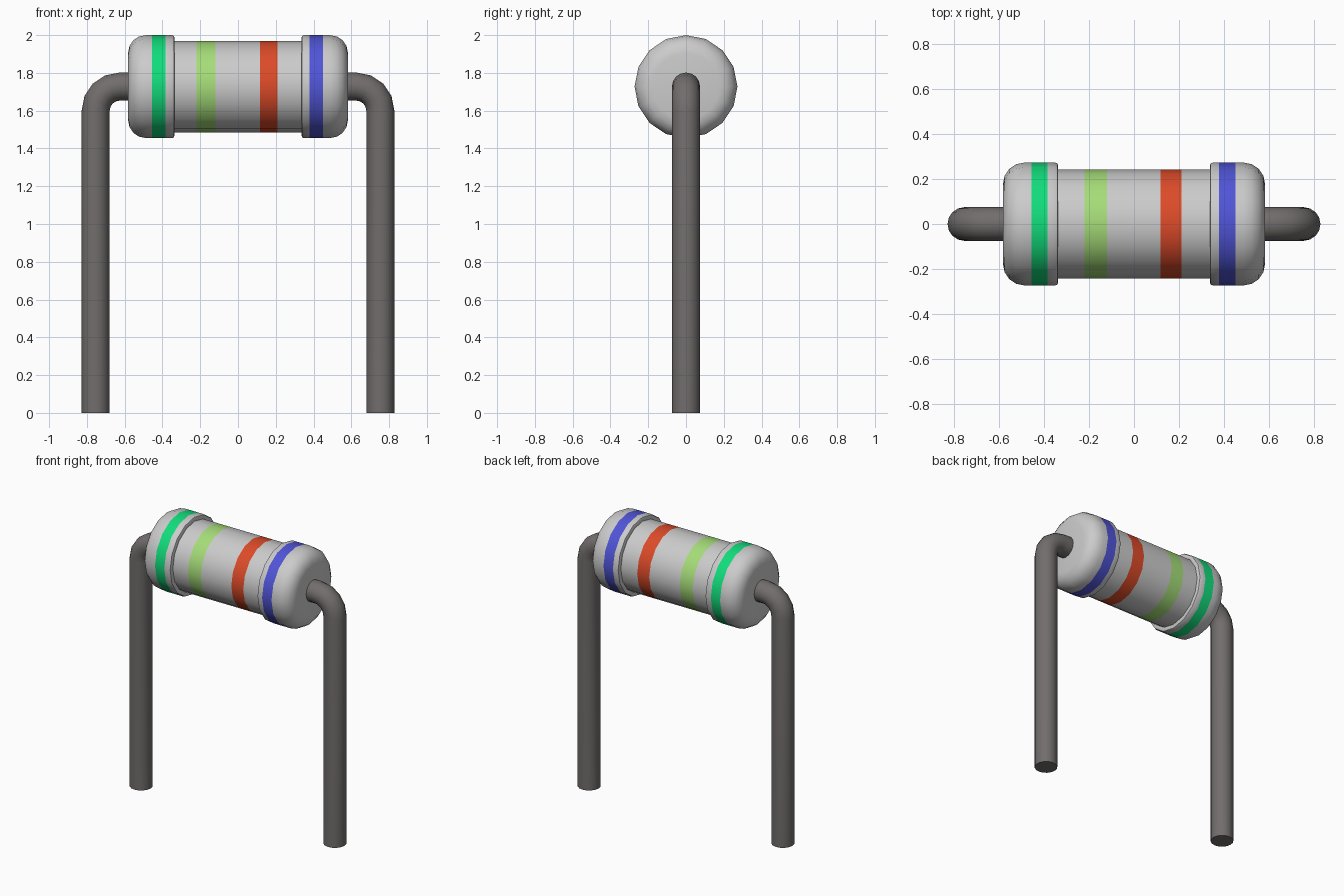
import bpy, bmesh
from math import sin, cos, pi, radians

if "Cube" in bpy.data.objects:
    bpy.data.objects.remove(bpy.data.objects["Cube"])

SIDES = 16
AXIS_Z = 1.7275      # height of the body's axis
CAP_R = 0.2725       # radius of the end caps
BARREL_R = 0.242     # radius of the middle
HALF = 0.582         # half length of the body
CAP_IN = 0.337       # inner edge of each cap


def material(name, rgb):
    m = bpy.data.materials.new(name)
    m.diffuse_color = (*rgb, 1)
    m.use_nodes = True
    m.node_tree.nodes["Principled BSDF"].inputs["Base Color"].default_value = m.diffuse_color
    return m


def finish(name, bm, mats):
    bmesh.ops.recalc_face_normals(bm, faces=bm.faces)
    mesh = bpy.data.meshes.new(name)
    bm.to_mesh(mesh)
    bm.free()
    for m in mats:
        mesh.materials.append(m)
    ob = bpy.data.objects.new(name, mesh)
    bpy.context.collection.objects.link(ob)
    bpy.ops.object.select_all(action='DESELECT')
    ob.select_set(True)
    bpy.context.view_layer.objects.active = ob
    bpy.ops.object.shade_smooth_by_angle(angle=radians(30))
    return ob


def skin(bm, rings, slots):
    """Bridge successive rings with quads and close both ends."""
    for a, b, slot in zip(rings, rings[1:], slots):
        for i in range(SIDES):
            j = (i + 1) % SIDES
            bm.faces.new((a[i], a[j], b[j], b[i])).material_index = slot
    bm.faces.new(rings[0])
    bm.faces.new(rings[-1])


grey = material("body_grey", (0.53, 0.53, 0.53))
wire = material("wire_grey", (0.165, 0.153, 0.15))
bands = [  # start, end, material
    (-0.455, -0.383, material("green", (0.006, 0.72, 0.2))),
    (-0.22, -0.12, material("light_green", (0.38, 0.72, 0.19))),
    (0.117, 0.21, material("orange", (0.72, 0.07, 0.022))),
    (0.378, 0.451, material("blue", (0.08, 0.09, 0.68))),
]

# Body: half profile of a rounded cap, mirrored, with the band edges added
round_r = 0.095
cap = [(-HALF + round_r * (1 - cos(a)), CAP_R - round_r * (1 - sin(a)))
       for a in (k * pi / 8 for k in range(5))]
rim = [(-CAP_IN - 0.012, CAP_R), (-CAP_IN - 0.003, CAP_R - 0.004),
       (-CAP_IN, CAP_R - 0.012), (-CAP_IN, BARREL_R)]
half = cap + rim
edges = [(x, CAP_R if abs(x) > CAP_IN else BARREL_R) for b in bands for x in b[:2]]
profile = (cap + edges[:2] + rim + edges[2:6]
           + [(-x, r) for x, r in reversed(rim)] + edges[6:]
           + [(-x, r) for x, r in reversed(cap)])

bm = bmesh.new()
rings = [[bm.verts.new((x, r * sin(2 * pi * i / SIDES), AXIS_Z + r * cos(2 * pi * i / SIDES)))
          for i in range(SIDES)] for x, r in profile]
slots = []
for (x0, _), (x1, _) in zip(profile, profile[1:]):
    mid = (x0 + x1) / 2
    slots.append(next((n + 1 for n, b in enumerate(bands) if b[0] < mid < b[1]), 0))
skin(bm, rings, slots)
finish("resistor_body", bm, [grey] + [b[2] for b in bands])


# Leads: round wire leaving the body, bending down to the ground
def lead(name, side):
    wire_r, bend, leg_x = 0.0745, 0.127, 0.7535
    cx, cz = leg_x - bend, AXIS_Z - bend
    path = [(HALF - 0.02, AXIS_Z, 0)]
    path += [(cx + bend * sin(a), cz + bend * cos(a), a) for a in (k * pi / 8 for k in range(5))]
    path += [(leg_x, 0, pi / 2)]
    bm = bmesh.new()
    rings = []
    for x, z, a in path:
        ring = []
        for i in range(SIDES):
            t = 2 * pi * i / SIDES
            out = wire_r * cos(t)
            ring.append(bm.verts.new((side * (x + out * sin(a)), wire_r * sin(t), z + out * cos(a))))
        rings.append(ring)
    skin(bm, rings, [0] * len(path))
    finish(name, bm, [wire])


lead("left_lead", -1)
lead("right_lead", 1)
